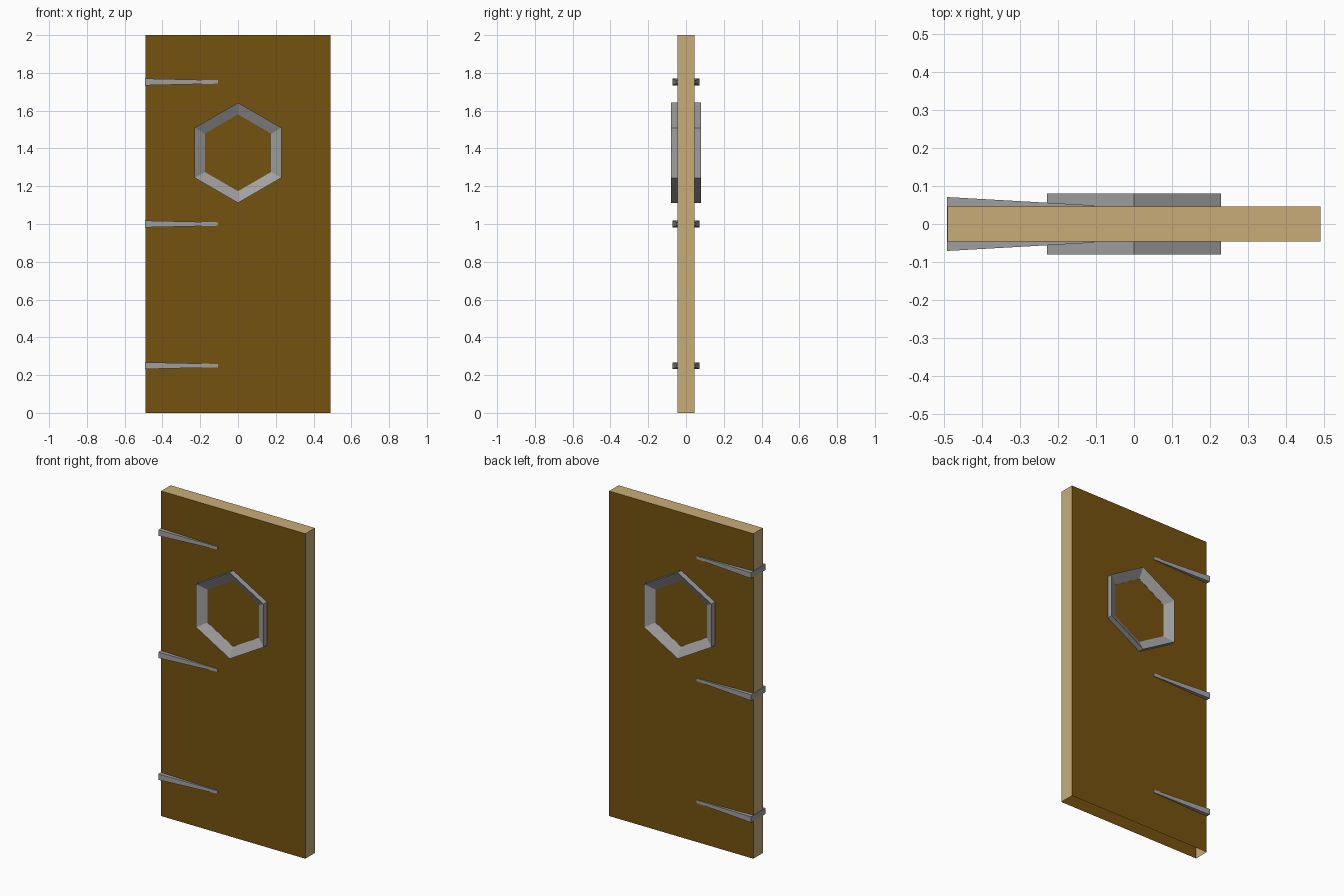
import bpy, bmesh, math

if "Cube" in bpy.data.objects:
    bpy.data.objects.remove(bpy.data.objects["Cube"])


def material(name, rgb):
    m = bpy.data.materials.new(name)
    lin = [((c / 255 + 0.055) / 1.055) ** 2.4 for c in rgb]
    m.diffuse_color = (*lin, 1)
    m.use_nodes = True
    m.node_tree.nodes["Principled BSDF"].inputs["Base Color"].default_value = m.diffuse_color
    return m


brown = material("dark_wood", (117, 82, 14))
tan = material("pale_wood", (200, 172, 121))
gray = material("gray_metal", (160, 160, 160))


def finish(bm, name, *mats):
    mesh = bpy.data.meshes.new(name)
    bm.to_mesh(mesh)
    bm.free()
    for m in mats:
        mesh.materials.append(m)
    obj = bpy.data.objects.new(name, mesh)
    bpy.context.collection.objects.link(obj)
    return obj


# Door slab: brown front and back, pale edges, open underneath
bm = bmesh.new()
bmesh.ops.create_cube(bm, size=1)
for v in bm.verts:
    v.co.x *= 0.982
    v.co.y *= 0.092
    v.co.z = (v.co.z + 0.5) * 2
bm.normal_update()
for f in bm.faces:
    f.material_index = 0 if abs(f.normal.y) > 0.5 else 1
bmesh.ops.delete(bm, geom=[f for f in bm.faces if f.normal.z < -0.5],
                 context='FACES_ONLY')
finish(bm, "door_slab", brown, tan)

# Hexagonal window frame: profile (radius, y) swept round six corners
profile = [(0.265, -0.08), (0.265, 0.08), (0.203, 0.047), (0.203, -0.047)]
bm = bmesh.new()
rings = []
for i in range(6):
    a = math.radians(30 + 60 * i)
    rings.append([bm.verts.new((r * math.cos(a), y, 1.377 + r * math.sin(a)))
                  for r, y in profile])
for i in range(6):
    p, q = rings[i], rings[(i + 1) % 6]
    for j in range(4):
        k = (j + 1) % 4
        bm.faces.new((p[j], p[k], q[k], q[j]))
bmesh.ops.recalc_face_normals(bm, faces=bm.faces)
finish(bm, "window_frame", gray)

# Hinges: wedges passing through the slab, tapering away from the edge
for name, z in (("lower", 0.25), ("middle", 1.0), ("upper", 1.752)):
    bm = bmesh.new()
    bmesh.ops.create_cube(bm, size=2)
    for v in bm.verts:
        if v.co.x < 0:
            x, hy, hz = -0.493, 0.071, 0.018
        else:
            x, hy, hz = -0.105, 0.049, 0.009
        v.co = (x, v.co.y * hy, z + v.co.z * hz)
    finish(bm, name + "_hinge", gray)
